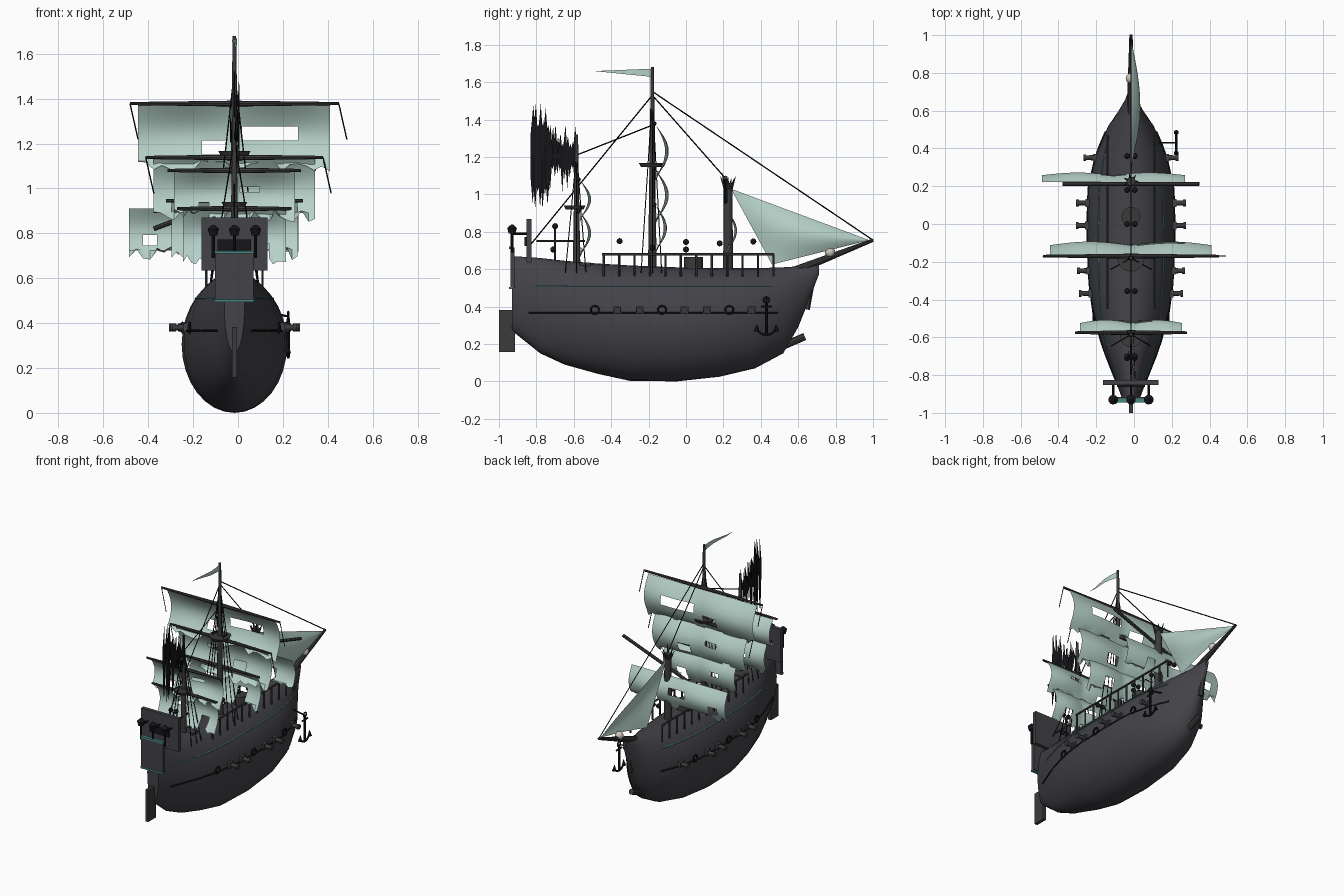
import bpy, bmesh, math, random
from mathutils import Vector, Matrix

if "Cube" in bpy.data.objects:
    bpy.data.objects.remove(bpy.data.objects["Cube"])

random.seed(4)
CX = -0.016  # ship centreline

def mat(name, r, g, b):
    m = bpy.data.materials.new(name)
    m.diffuse_color = (r, g, b, 1)
    m.use_nodes = True
    m.node_tree.nodes["Principled BSDF"].inputs["Base Color"].default_value = m.diffuse_color
    return m

HULL = mat("hull_grey", .055, .055, .065)
WOOD = mat("dark_wood", .045, .043, .043)
BLACK = mat("black", .008, .008, .01)
SAIL = mat("pale_cloth", .47, .64, .58)
TEAL = mat("teal", .06, .25, .23)
BONE = mat("bone", .6, .57, .5)

def finish(name, bm, m, smooth=True, recalc=True):
    if recalc:
        bmesh.ops.recalc_face_normals(bm, faces=bm.faces)
    me = bpy.data.meshes.new(name)
    bm.to_mesh(me)
    bm.free()
    ob = bpy.data.objects.new(name, me)
    ob.location.x = CX
    me.materials.append(m)
    bpy.context.collection.objects.link(ob)
    if smooth:
        bpy.context.view_layer.objects.active = ob
        ob.select_set(True)
        bpy.ops.object.shade_smooth_by_angle(angle=math.radians(35))
        ob.select_set(False)
    return ob

def rod(bm, a, b, r1, r2=None, n=8):
    a, b = Vector(a), Vector(b)
    d = b - a
    M = Matrix.Translation((a + b) / 2) @ d.to_track_quat('Z', 'Y').to_matrix().to_4x4()
    bmesh.ops.create_cone(bm, cap_ends=True, segments=n, radius1=r1,
                          radius2=r1 if r2 is None else r2, depth=d.length, matrix=M)

def path(bm, pts, r, n=5):
    for a, b in zip(pts, pts[1:]):
        rod(bm, a, b, r, n=n)

def box(bm, c, s):
    bmesh.ops.create_cube(bm, size=1, matrix=Matrix.Translation(c) @ Matrix.Diagonal((*s, 1)))

def ball(bm, c, r):
    bmesh.ops.create_uvsphere(bm, u_segments=12, v_segments=8, radius=r, matrix=Matrix.Translation(c))

def ring(bm, c, R, r, n=14):
    # ring lying in the YZ plane
    path(bm, [(c[0], c[1] + R * math.cos(i * math.tau / n), c[2] + R * math.sin(i * math.tau / n))
              for i in range(n + 1)], r)

# hull: elliptical stations (y, keel z, deck z, half width)
ST = [(-.93, .27, .67, .045), (-.78, .15, .66, .10), (-.65, .09, .645, .15), (-.47, .04, .63, .2),
      (-.3, .003, .62, .225), (-.05, 0, .61, .235), (.18, .025, .605, .23), (.37, .07, .605, .185),
      (.52, .15, .61, .12), (.6, .29, .615, .065), (.66, .44, .625, .03), (.71, .57, .64, .012)]

def hull_x(y, z):
    for a, b in zip(ST, ST[1:]):
        if a[0] <= y <= b[0]:
            t = (y - a[0]) / (b[0] - a[0])
            _, zb, zt, w = [p + (q - p) * t for p, q in zip(a, b)]
            k = (2 * z - zb - zt) / (zt - zb)
            return w * math.sqrt(max(0, 1 - k * k))

bm = bmesh.new()
N = 32
rows = [[bm.verts.new((w * math.cos(i * math.tau / N), y, (zb + zt) / 2 + (zt - zb) / 2 * math.sin(i * math.tau / N)))
         for i in range(N)] for y, zb, zt, w in ST]
for a, b in zip(rows, rows[1:]):
    for i in range(N):
        bm.faces.new((a[i], a[(i + 1) % N], b[(i + 1) % N], b[i]))
bm.faces.new(rows[0])
bm.faces.new(rows[-1])
finish("hull", bm, HULL)

# wales and trim lines along both sides
for name, z, y0, y1, r, m in (("wale", .365, -.84, .49, .006, BLACK), ("teal_trim", .51, -.8, .46, .004, TEAL)):
    bm = bmesh.new()
    for s in (-1, 1):
        ys = [y0 + (y1 - y0) * i / 18 for i in range(19)]
        path(bm, [(s * hull_x(y, z), y, z) for y in ys], r)
    finish(name, bm, m)

# cannons and port rings
can, rings, lids = bmesh.new(), bmesh.new(), bmesh.new()
for i in range(8):
    y, z = -.487 + i * .1197, .38
    for s in (-1, 1):
        x = hull_x(y, z)
        if i % 3 == 0:
            ring(rings, (s * (x + .006), y, z), .022, .006)
        else:
            box(lids, (s * x, y, z), (.03, .042, .04))
            rod(can, (s * (x - .03), y, z), (s * (x + .055), y, z), .016, .012, 12)
            rod(can, (s * (x + .05), y, z), (s * (x + .065), y, z), .018, n=12)
finish("cannons", can, WOOD)
finish("port_rings", rings, BLACK)
finish("gun_ports", lids, HULL)

# deck rails
bm = bmesh.new()
for s in (-1, 1):
    rod(bm, (s * .125, -.45, .68), (s * .125, .47, .68), .007, n=6)
    for i in range(12):
        y = -.44 + i * .0825
        rod(bm, (s * .125, y, .56), (s * .125, y, .68), .006, n=6)
finish("deck_rails", bm, WOOD)

# stern boards, rudder, stem, ram
bm = bmesh.new()
box(bm, (0, -.84, .752), (.294, .026, .235))
box(bm, (0, -.928, .608), (.172, .022, .215))
finish("stern_boards", bm, HULL)
bm = bmesh.new()
box(bm, (0, -.957, .27), (.022, .086, .225))
rod(bm, (0, .52, .19), (0, .635, .24), .02, n=8)
rod(bm, (0, .645, .385), (0, .69, .63), .017, n=6)
finish("rudder_stem_and_ram", bm, WOOD)
bm = bmesh.new()
for z in (.5, .715):
    box(bm, (0, -.935, z), (.176, .022, .012))
finish("stern_trim", bm, TEAL)
bm = bmesh.new()
box(bm, (0, -.856, .748), (.15, .014, .05))
for x in (-.094, 0, .094):
    rod(bm, (x, -.93, .69), (x, -.93, .79), .007)
    rod(bm, (x, -.93, .79), (x, -.93, .82), .018, .026, 10)
    rod(bm, (x, -.93, .82), (x, -.93, .838), .026, .006, 10)
    rod(bm, (x, -.93, .79), (x, -.84, .79), .006)
finish("stern_lanterns_and_window", bm, BLACK)

# masts, bowsprit, platforms
bm = bmesh.new()
rod(bm, (0, -.18, .55), (0, -.18, 1.68), .024, .008, 12)
rod(bm, (0, -.585, .57), (0, -.585, 1.32), .021, .008, 12)
rod(bm, (0, .225, .55), (0, .225, 1.06), .027, .023, 12)
for i in range(7):
    a = i * math.tau / 7
    c, s = math.cos(a), math.sin(a)
    rod(bm, (.016 * c, .225 + .016 * s, 1.03), (.042 * c, .225 + .042 * s, 1.08 + .04 * random.random()), .01, .001, 5)
rod(bm, (0, .58, .59), (0, 1.0, .755), .024, .009, 10)
finish("masts_and_bowsprit", bm, WOOD)
bm = bmesh.new()
rod(bm, (0, -.18, 1.145), (0, -.18, 1.167), .06, .072, 20)
rod(bm, (0, -.595, .92), (0, -.595, .94), .048, .058, 20)
finish("mast_platforms", bm, WOOD)

# yards with hanging lines
yards, lines = bmesh.new(), bmesh.new()
for y, z, h in ((-.17, 1.378, .465), (-.17, 1.138, .395), (-.17, .945, .305), (-.575, 1.08, .297), (-.575, .91, .255)):
    for s in (-1, 1):
        rod(yards, (0, y, z), (s * h, y, z), .013, .007, 8)
        if h > .35:
            rod(lines, (s * h, y, z), (s * h + .036, y, z - .16), .003, n=4)
rod(yards, (-.36, .212, .82), (.36, .212, 1.09), .011, n=8)
finish("yards", yards, WOOD)

# stays and shrouds
for a, b in (((0, -.18, 1.55), (0, 1, .755)), ((0, -.18, 1.53), (0, .225, 1.07)),
             ((0, -.18, 1.53), (0, -.84, .72)), ((0, -.18, 1.37), (0, -.585, 1.21))):
    rod(lines, a, b, .0035, n=4)
for y, zt in ((-.18, 1.52), (-.585, 1.22)):
    for s in (-1, 1):
        for dy in (-.06, 0, .05):
            rod(lines, (0, y, zt), (s * hull_x(y, .58), y + dy, .58), .003, n=4)
finish("rigging", lines, BLACK)

# torn square sails
def sail(name, y, x0, x1, z1, z0, bulge, holes, nx=24, nz=9):
    bm = bmesh.new()
    g = []
    for j in range(nz + 1):
        v = j / nz
        row = []
        for i in range(nx + 1):
            u = i / nx
            belly = bulge * math.sin(math.pi * v) * (.72 + .28 * abs(math.sin(math.tau * u)))
            z = z1 + (z0 - z1) * v + (random.uniform(-.02, .04) if j == nz else 0)
            row.append(bm.verts.new((x0 + (x1 - x0) * u, y + .008 + belly, z)))
        g.append(row)
    for j in range(nz):
        for i in range(nx):
            u, v = (i + .5) / nx, (j + .5) / nz
            if not any(a < u < b and c < v < d for a, b, c, d in holes):
                bm.faces.new((g[j][i], g[j][i + 1], g[j + 1][i + 1], g[j + 1][i]))
    loose = [v for v in bm.verts if not v.link_faces]
    bmesh.ops.delete(bm, geom=loose, context='VERTS')
    finish(name, bm, SAIL)

sail("main_top_sail", -.17, -.43, .425, 1.37, 1.09, .07, [(.56, .84, .33, .55), (.34, .44, .6, .75), (.62, .7, .85, 1)])
sail("main_middle_sail", -.17, -.36, .36, 1.13, .86, .07, [(.3, .42, .3, .5), (.6, .7, .5, .8), (.15, .25, .8, 1)])
sail("main_lower_sail", -.17, -.28, .28, .94, .7, .06, [(.2, .35, .4, .6), (.65, .8, .6, 1)])
sail("mizzen_top_sail", -.575, -.27, .27, 1.075, .87, .06, [(.55, .7, .3, .5), (.2, .3, .7, 1)])
sail("mizzen_lower_sail", -.575, -.23, .23, .905, .68, .06, [(.3, .45, .4, .6), (.7, .85, .7, 1)])
sail("fallen_fore_sail", .215, -.47, .285, .91, .7, .05, [(.1, .17, .5, .75), (.4, .6, .3, .6), (.7, .78, .6, 1)])

# jib and pennant
bm = bmesh.new()
A, B, C = Vector((0, .24, 1.03)), Vector((0, .98, .755)), Vector((0, .46, .625))
n = 10
g = [[bm.verts.new(A.lerp(C, j / n).lerp(B, i / n) + Vector((.05 * math.sin(math.pi * j / n * .9) * math.sin(math.pi * (i / n) ** .8) if i < n else 0, 0, 0)))
      for i in range(n + 1)] for j in range(n + 1)]
for j in range(n):
    for i in range(n):
        bm.faces.new((g[j][i], g[j][i + 1], g[j + 1][i + 1], g[j + 1][i]))
bmesh.ops.remove_doubles(bm, verts=bm.verts, dist=.0001)
finish("jib", bm, SAIL)
bm = bmesh.new()
top = [bm.verts.new((.012 * math.sin(i), -.18 - .06 * i, 1.672 - .0025 * i)) for i in range(6)]
low = [bm.verts.new((.012 * math.sin(i), -.18 - .06 * i, 1.628 + .006 * i)) for i in range(6)]
for i in range(5):
    bm.faces.new((top[i], top[i + 1], low[i + 1], low[i]))
finish("pennant", bm, SAIL)

# black shredded spanker: ragged vertical strips
bm = bmesh.new()
for i in range(18):
    y = -.82 + i * .0132
    hi, lo = (1.42, 1.0) if i < 7 else (1.32, 1.1)
    x = random.uniform(-.025, .025)
    zs = (lo + random.uniform(-.09, .06), lo + .1, hi - .1, hi + random.uniform(-.05, .07))
    p = [bm.verts.new(q) for q in ((x, y, zs[0]), (x, y + .014, zs[1]), (x * .6, y + .015, zs[2]),
                                   (x, y + .004, zs[3]), (x * .6, y - .011, zs[2]), (x, y - .012, zs[1]))]
    bm.faces.new(p)
finish("shredded_spanker", bm, BLACK, False)

# deck fittings: capstan, hatch, boom, round lights, figurehead
bm = bmesh.new()
rod(bm, (0, .04, .59), (0, .04, .665), .05, .05, 16)
box(bm, (0, -.54, .62), (.12, .06, .03))
rod(bm, (0, -.8, .75), (0, -.54, .75), .006)
rod(bm, (0, -.7, .64), (0, -.7, .82), .006)
finish("deck_fittings", bm, WOOD)
bm = bmesh.new()
for y, z in ((-.7, .83), (-.71, .705), (-.355, .75), (-.18, .715), (0, .745), (0, .705), (.18, .738), (.36, .748)):
    for x in (-.02, .02):
        ball(bm, (x, y, z), .016)
finish("round_deck_lights", bm, BLACK)
bm = bmesh.new()
ball(bm, (0, .77, .69), .028)
finish("figurehead", bm, BONE)

# anchor on the right side
bm = bmesh.new()
ax, ay = .24, .43
rod(bm, (ax, ay, .25), (ax, ay, .42), .008)
ring(bm, (ax, ay, .435), .016, .005)
rod(bm, (ax, ay - .03, .4), (ax, ay + .03, .4), .006)
path(bm, [(ax, ay + .052 * math.sin(t), .292 - .045 * math.cos(t)) for t in [-1.5 + .5 * k for k in range(7)]], .007)
for s in (-1, 1):
    rod(bm, (ax, ay + s * .055, .265), (ax, ay + s * .05, .305), .014, .002, 6)
rod(bm, (ax, ay, .43), (.13, ay, .45), .005)
finish("anchor", bm, BLACK)
